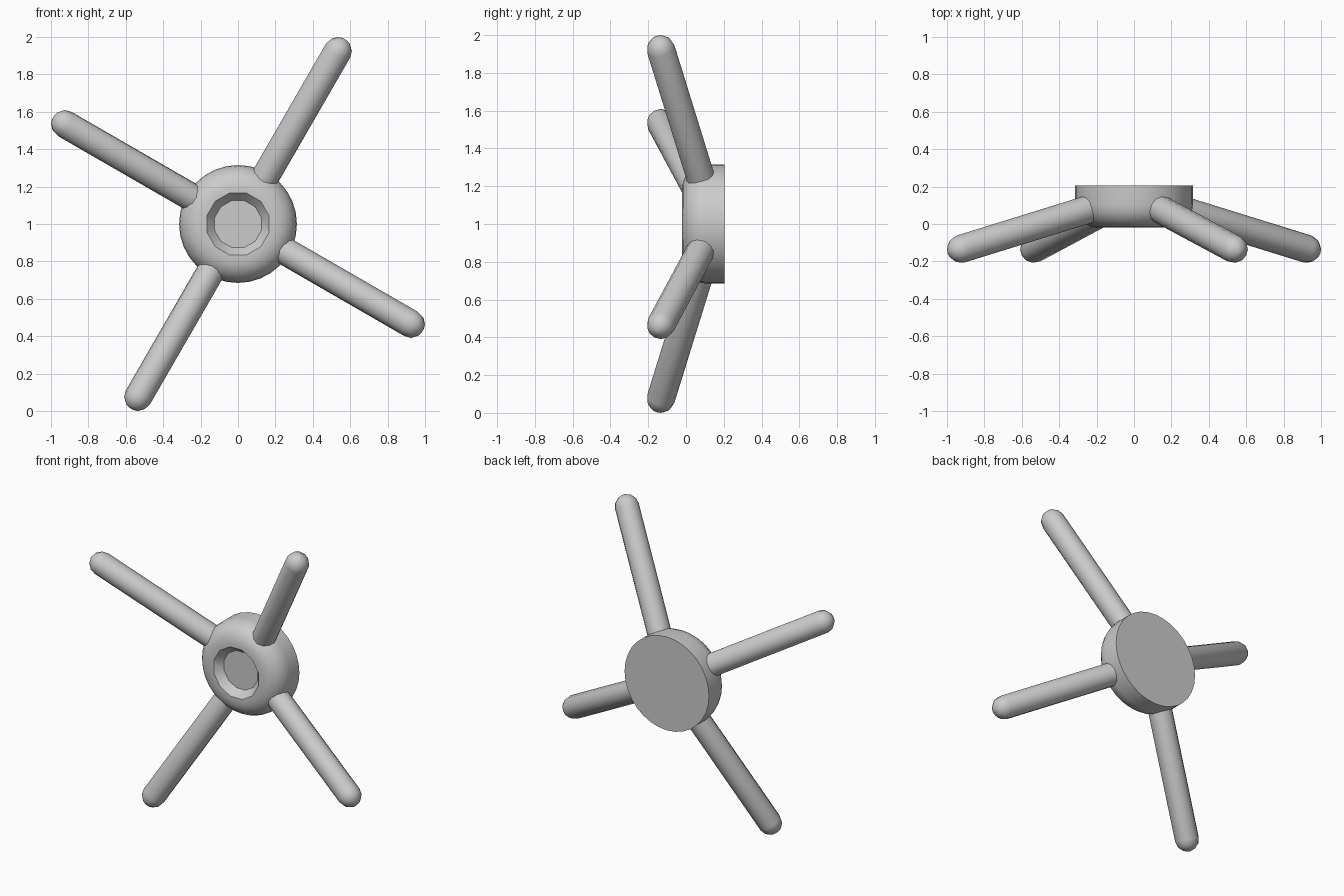
import bpy, bmesh
from math import pi, sin, cos, radians
from mathutils import Vector

if "Cube" in bpy.data.objects:
    bpy.data.objects.remove(bpy.data.objects["Cube"])

HUB_Z = 1.0


def lathe(name, profile, sides, start=0.0):
    """Closed solid turned about the y axis; profile is (radius, y) from front to back."""
    bm = bmesh.new()
    rings = []
    for r, y in profile:
        rings.append([bm.verts.new((r * cos(start + 2 * pi * i / sides), y,
                                    r * sin(start + 2 * pi * i / sides))) for i in range(sides)])
    for a, b in zip(rings, rings[1:]):
        for i in range(sides):
            j = (i + 1) % sides
            bm.faces.new((a[i], a[j], b[j], b[i]))
    bm.faces.new(rings[0])
    bm.faces.new(rings[-1])
    bmesh.ops.recalc_face_normals(bm, faces=bm.faces[:])
    me = bpy.data.meshes.new(name)
    bm.to_mesh(me)
    bm.free()
    ob = bpy.data.objects.new(name, me)
    bpy.context.collection.objects.link(ob)
    return ob


def smooth(ob, angle):
    bpy.ops.object.select_all(action='DESELECT')
    ob.select_set(True)
    bpy.context.view_layer.objects.active = ob
    bpy.ops.object.shade_smooth_by_angle(angle=radians(angle))


# Hub: drum with a rounded front edge and a flat back
fillet = [(0.19 + 0.125 * sin(t * pi / 12), 0.105 - 0.125 * cos(t * pi / 12)) for t in range(7)]
hub = lathe("hub", fillet + [(0.315, 0.205)], 32)
hub.location.z = HUB_Z

# Tapered twelve-sided recess in the hub front
cutter = lathe("recess_cutter", [(0.21, -0.065), (0.172, -0.02), (0.13, 0.03)], 12, pi / 12)
cutter.location.z = HUB_Z
cutter.hide_render = True
cutter.hide_set(True)
cut = hub.modifiers.new("recess", 'BOOLEAN')
cut.operation = 'DIFFERENCE'
cut.solver = 'EXACT'
cut.object = cutter
bpy.context.view_layer.update()
me = bpy.data.meshes.new_from_object(hub.evaluated_get(bpy.context.evaluated_depsgraph_get()))
hub.modifiers.clear()
hub.data = me
bpy.data.objects.remove(cutter)
smooth(hub, 25)

# Four round-ended arms, leaning forwards
R = 0.075
for k, name in enumerate(("upper_right", "upper_left", "lower_left", "lower_right")):
    a = radians(60 + 90 * k)
    out = Vector((cos(a), 0, sin(a)))
    base = out * 0.2 + Vector((0, 0.1, HUB_Z))
    tip = out * 1.068 + Vector((0, -0.133, HUB_Z))
    length = (tip - base).length
    cap = [(R * cos(radians(t)), length + R * sin(radians(t))) for t in (0, 30, 60, 85)]
    arm = lathe(name + "_arm", [(R, 0)] + cap, 12)
    arm.rotation_mode = 'QUATERNION'
    arm.rotation_quaternion = (tip - base).to_track_quat('Y', 'Z')
    arm.location = base
    smooth(arm, 40)
